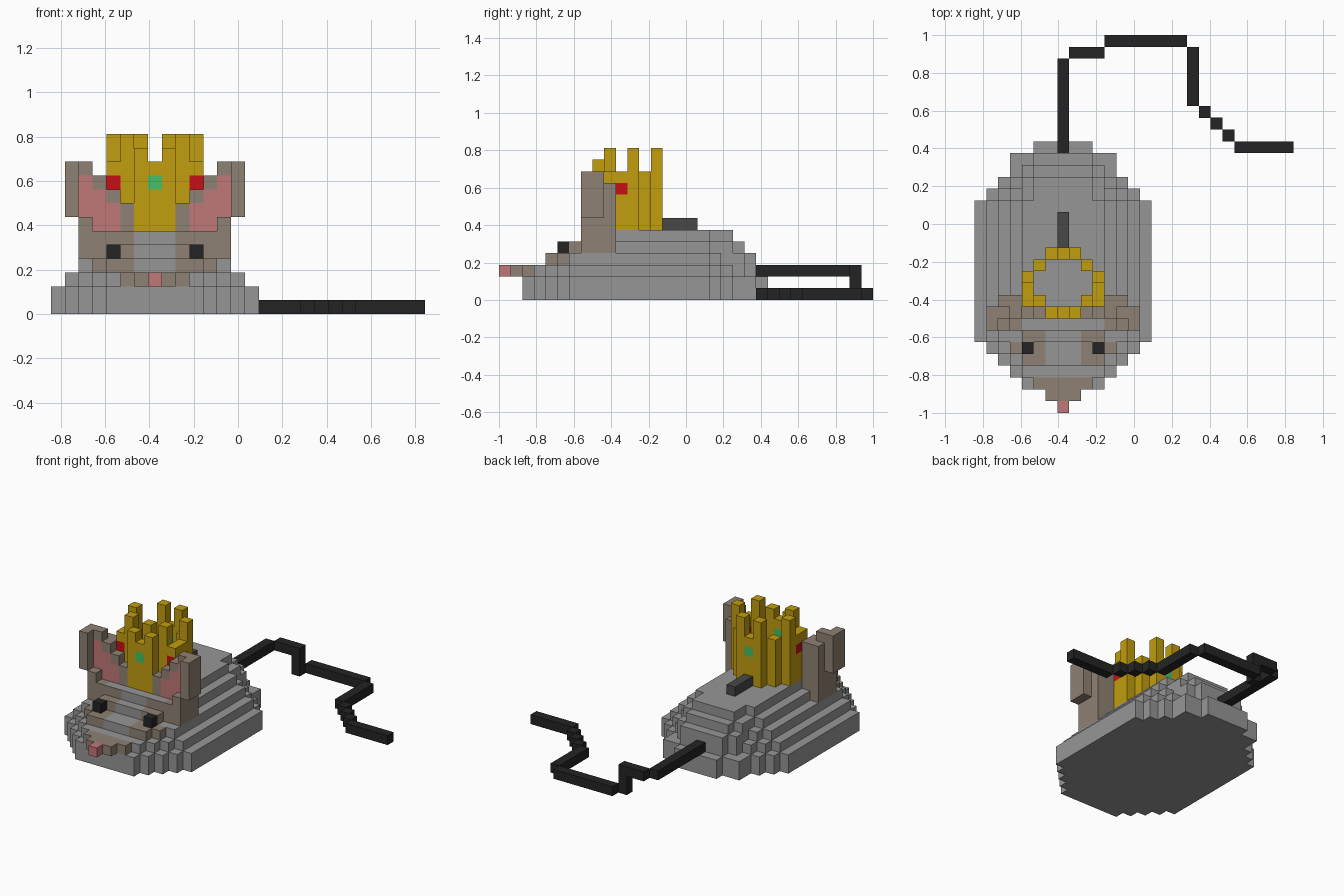
import bpy, bmesh
from mathutils import Vector

cube = bpy.data.objects.get("Cube")
if cube:
    bpy.data.objects.remove(cube, do_unlink=True)

S = 0.0625                               # block size
ORIGIN = Vector((-0.84375, -1.0, 0.0))   # corner of block (0, 0, 0)
MID = 7                                  # middle column of the animal
taken = set()


def material(name, rgb):
    lin = [(c / 255 / 12.92) if c <= 10 else ((c / 255 + 0.055) / 1.055) ** 2.4 for c in rgb]
    m = bpy.data.materials.new(name)
    m.use_nodes = True
    m.diffuse_color = (*lin, 1)
    bsdf = next(n for n in m.node_tree.nodes if n.type == 'BSDF_PRINCIPLED')
    bsdf.inputs["Base Color"].default_value = (*lin, 1)
    return m


GREY = material("grey fur", (150, 150, 150))
BROWN = material("brown fur", (143, 129, 115))
PINK = material("pink skin", (192, 120, 120))
GOLD = material("gold", (194, 157, 14))
RED = material("ruby red", (200, 16, 22))
GREEN = material("emerald green", (70, 192, 102))
BLACK = material("black", (36, 36, 36))
DARK = material("dark grey", (72, 72, 72))

# Outward direction and the four corners of each block face
FACES = [
    ((1, 0, 0), ((1, 0, 0), (1, 1, 0), (1, 1, 1), (1, 0, 1))),
    ((-1, 0, 0), ((0, 0, 0), (0, 0, 1), (0, 1, 1), (0, 1, 0))),
    ((0, 1, 0), ((0, 1, 0), (0, 1, 1), (1, 1, 1), (1, 1, 0))),
    ((0, -1, 0), ((0, 0, 0), (1, 0, 0), (1, 0, 1), (0, 0, 1))),
    ((0, 0, 1), ((0, 0, 1), (1, 0, 1), (1, 1, 1), (0, 1, 1))),
    ((0, 0, -1), ((0, 0, 0), (0, 1, 0), (1, 1, 0), (1, 0, 0))),
]


def box(i, j, k):
    """Blocks in inclusive index ranges; each range is a pair or one number."""
    r = [range(a[0], a[1] + 1) if isinstance(a, tuple) else (a,) for a in (i, j, k)]
    return {(x, y, z) for x in r[0] for y in r[1] for z in r[2]}


def mirror(cells):
    return {(2 * MID - x, y, z) for x, y, z in cells}


def part(name, cells, mats, rule=None):
    """One object from blocks, keeping only outer faces and joining flat ones."""
    cells = set(cells) - taken
    taken.update(cells)
    bm = bmesh.new()
    for c in sorted(cells):
        for n, corners in FACES:
            if tuple(a + b for a, b in zip(c, n)) in cells:
                continue
            f = bm.faces.new([bm.verts.new(ORIGIN + S * (Vector(c) + Vector(p))) for p in corners])
            f.material_index = rule(c, n) if rule else 0
    bmesh.ops.remove_doubles(bm, verts=bm.verts, dist=S / 50)
    bmesh.ops.dissolve_limit(bm, angle_limit=0.01, verts=bm.verts, edges=bm.edges,
                             delimit={'MATERIAL', 'NORMAL'})
    me = bpy.data.meshes.new(name)
    bm.to_mesh(me)
    bm.free()
    for m in mats:
        me.materials.append(m)
    ob = bpy.data.objects.new(name, me)
    bpy.context.collection.objects.link(ob)


def pair(name, cells, mat):
    part("right_" + name, cells, [mat])
    part("left_" + name, mirror(cells), [mat])


# Ears: pink hollow inside a brown frame
pair("inner_ear", box(2, 8, (7, 9)) | box(3, 8, (6, 8)) | box(4, 8, (6, 7)), PINK)
pair("ear", box(1, (7, 8), (7, 10)) | box(2, 8, (4, 10)) | box(2, 7, (4, 6))
     | box(3, 7, (4, 5)) | box(3, 8, (4, 9)) | box((2, 3), 9, (4, 9))
     | box(4, 8, 8) | box(5, 8, (6, 7)), BROWN)

# Eyes, snout, nose
pair("eye", box(4, 5, 4), BLACK)
part("snout", box((5, 9), 2, 2) | box((6, 8), 1, 2), [BROWN])
part("nose", box(7, 0, 2), [PINK])

# Stepped body: for each layer, first row and half-widths of the
# front rows, the full half-width, and the back rows
LAYERS = [
    (0, 2, (3, 4, 5, 6), 7, (6, 5, 4, 4, 2)),
    (1, 2, (3, 4, 5, 6), 7, (6, 5, 4, 4, 2)),
    (2, 3, (3, 4, 5), 6, (5, 4, 3, 2)),
    (3, 4, (3, 4), 5, (4, 3, 3, 2)),
    (4, 6, (3,), 4, (3, 3, 2)),
    (5, 7, (), 3, (2, 2)),
]
body = set()
for k, start, front, full, back in LAYERS:
    middle = 18 - start - len(front)
    for n, h in enumerate(list(front) + [full] * middle + list(back)):
        body |= box((MID - h, MID + h), start + n, k)


def face_patch(c, n):
    d = abs(c[0] - MID)
    if 2 <= d <= 4 and ((c[2] == 3 and c[1] <= 5) or (c[2] == 4 and c[1] == 6)):
        return 1
    if c[2] == 5 and c[1] == 7 and d >= 2 and n == (0, -1, 0):
        return 1
    return 0


part("body", body, [GREY, BROWN], face_patch)

# Crown gems, then the crown ring with points of different heights
part("front_gem", box(7, 8, 9), [GREEN])
part("back_gem", box(7, 13, 9), [GREEN])
pair("side_gem", box(4, (9, 10), 9), RED)
POINTS = [(7, 8, 10), (6, 8, 11), (5, 9, 12), (4, 9, 10), (4, 10, 10),
          (4, 11, 12), (5, 12, 10), (6, 13, 12), (7, 13, 10)]
crown = set()
for i, j, top in POINTS:
    crown |= box(i, j, (6, top))
part("crown", crown | mirror(crown), [GOLD])

# Raised bar on the back
part("back_bar", box(7, (14, 16), 6), [DARK])

# Tail: runs back, drops to the ground and winds round
tail = (box(7, (22, 29), 2) | box((8, 10), 30, 2) | box(10, 30, (0, 1))
        | box((11, 17), 31, 0) | box(18, (26, 30), 0) | box((22, 26), 22, 0))
for n in range(3):
    tail |= box(19 + n, 25 - n, 0)
part("tail", tail, [BLACK])
